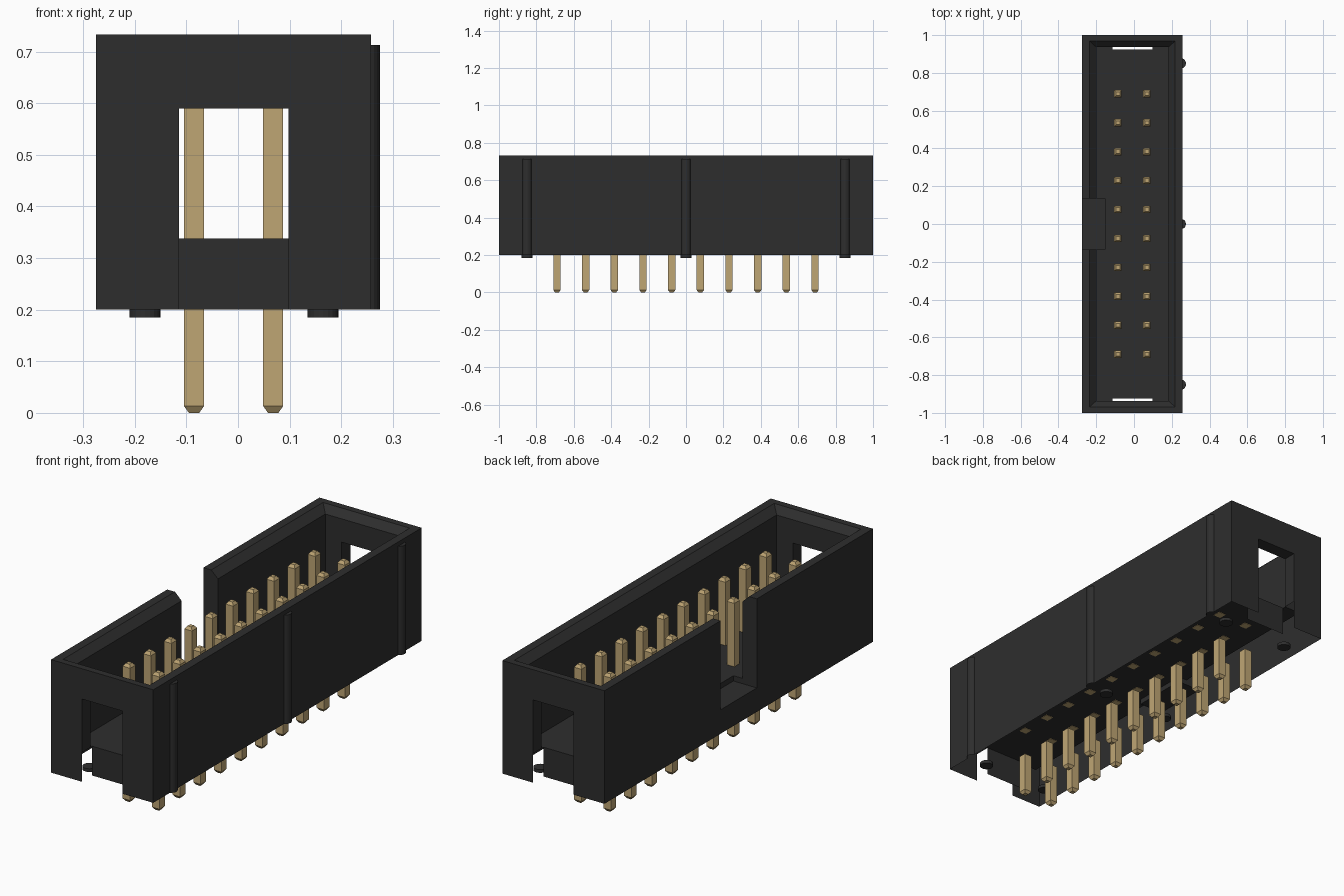
import bpy, bmesh
from mathutils import Matrix, Vector

if "Cube" in bpy.data.objects:
    bpy.data.objects.remove(bpy.data.objects["Cube"])

CX = -0.0085                      # middle of the housing in x
BASE, FLOOR, TOP = 0.2, 0.338, 0.733


def make_material(name, color):
    mat = bpy.data.materials.new(name)
    mat.use_nodes = True
    mat.diffuse_color = (*color, 1)
    mat.node_tree.nodes["Principled BSDF"].inputs["Base Color"].default_value = (*color, 1)
    return mat


black = make_material("black plastic", (0.027, 0.027, 0.027))
brass = make_material("brass", (0.52, 0.38, 0.175))


def finish(bm, name, mat):
    bmesh.ops.recalc_face_normals(bm, faces=bm.faces)
    mesh = bpy.data.meshes.new(name)
    bm.to_mesh(mesh)
    bm.free()
    mesh.materials.append(mat)
    obj = bpy.data.objects.new(name, mesh)
    bpy.context.collection.objects.link(obj)
    return obj


def loft(bm, x, y, sections):
    """Stack rectangles of (z, half width, half depth) into one closed solid."""
    rings = [[bm.verts.new((x + sx * hx, y + sy * hy, z))
              for sx, sy in ((-1, -1), (1, -1), (1, 1), (-1, 1))]
             for z, hx, hy in sections]
    bm.faces.new(rings[0][::-1])
    bm.faces.new(rings[-1])
    for low, high in zip(rings, rings[1:]):
        for i in range(4):
            j = (i + 1) % 4
            bm.faces.new((low[i], low[j], high[j], high[i]))


def solid(name, x, y, sections):
    bm = bmesh.new()
    loft(bm, x, y, sections)
    return finish(bm, name, black)


def cylinder(name, x, y, z0, z1, radius):
    bm = bmesh.new()
    bmesh.ops.create_cone(bm, cap_ends=True, segments=20, radius1=radius, radius2=radius,
                          depth=z1 - z0, matrix=Matrix.Translation((x, y, (z0 + z1) / 2)))
    return finish(bm, name, black)


def combine(target, tool, operation):
    mod = target.modifiers.new("cut", "BOOLEAN")
    mod.operation, mod.solver, mod.object = operation, "EXACT", tool
    bpy.context.view_layer.objects.active = target
    bpy.ops.object.modifier_apply(modifier=mod.name)
    bpy.data.objects.remove(tool)


# Housing: box with a chamfered cavity
housing = solid("housing", CX, 0, [(BASE, 0.2665, 1), (TOP, 0.2665, 1)])
combine(housing, solid("cavity", CX, 0, [
    (FLOOR, 0.191, 0.936), (TOP - 0.033, 0.191, 0.936),
    (TOP, 0.226, 0.968), (TOP + 0.1, 0.226, 0.968)]), "DIFFERENCE")

# Windows in both end walls, open at the bottom
for side in (-1, 1):
    combine(housing, solid("window", CX, side * 1.023,
                           [(0.1, 0.106, 0.1), (0.59, 0.106, 0.1)]), "DIFFERENCE")

# Key notch in the right wall
combine(housing, solid("notch", -0.253, 0,
                       [(0.313, 0.1, 0.135), (0.9, 0.1, 0.135)]), "DIFFERENCE")

# Round ribs on the left wall
for y in (-0.85, 0, 0.85):
    combine(housing, cylinder("rib", 0.2475, y, BASE, 0.713, 0.0275), "UNION")

# Open the hollow underside and the sides of the window slots below the floor
bm = bmesh.new()
bm.from_mesh(housing.data)
bmesh.ops.bisect_plane(bm, geom=bm.verts[:] + bm.edges[:] + bm.faces[:], dist=0.0001,
                       plane_co=Vector((0, 0, FLOOR)), plane_no=Vector((0, 0, 1)))
bm.normal_update()
unwanted = []
for face in bm.faces:
    c, n = face.calc_center_median(), face.normal
    underside = n.z < -0.9 and c.z < BASE + 0.01
    slot_side = abs(n.x) > 0.9 and c.z < FLOOR and abs(c.x - CX) < 0.11 and abs(c.y) > 0.92
    if underside or slot_side:
        unwanted.append(face)
bmesh.ops.delete(bm, geom=unwanted, context="FACES")
bm.to_mesh(housing.data)
bm.free()

# Standoff feet
for x, side in ((-0.18, "right"), (0.165, "left")):
    for y, place in ((-0.85, "front"), (0, "middle"), (0.85, "back")):
        cylinder(f"{place}_{side}_foot", x, y, 0.185, BASE, 0.03)

# Contact pins: tapered tops above the floor, tapered tails below the housing
PIN, TIP, TAPER, PITCH = 0.0195, 0.01, 0.0133, 0.1533
upper, lower = bmesh.new(), bmesh.new()
for column in (-0.5, 0.5):
    for row in range(10):
        x, y = CX + column * PITCH, (row - 4.5) * PITCH
        loft(upper, x, y, [(FLOOR - 0.002, PIN, PIN), (0.65 - TAPER, PIN, PIN), (0.65, TIP, TIP)])
        loft(lower, x, y, [(0, TIP, TIP), (TAPER, PIN, PIN), (BASE, PIN, PIN)])
finish(upper, "contact_pins", brass)
finish(lower, "pin_tails", brass)
